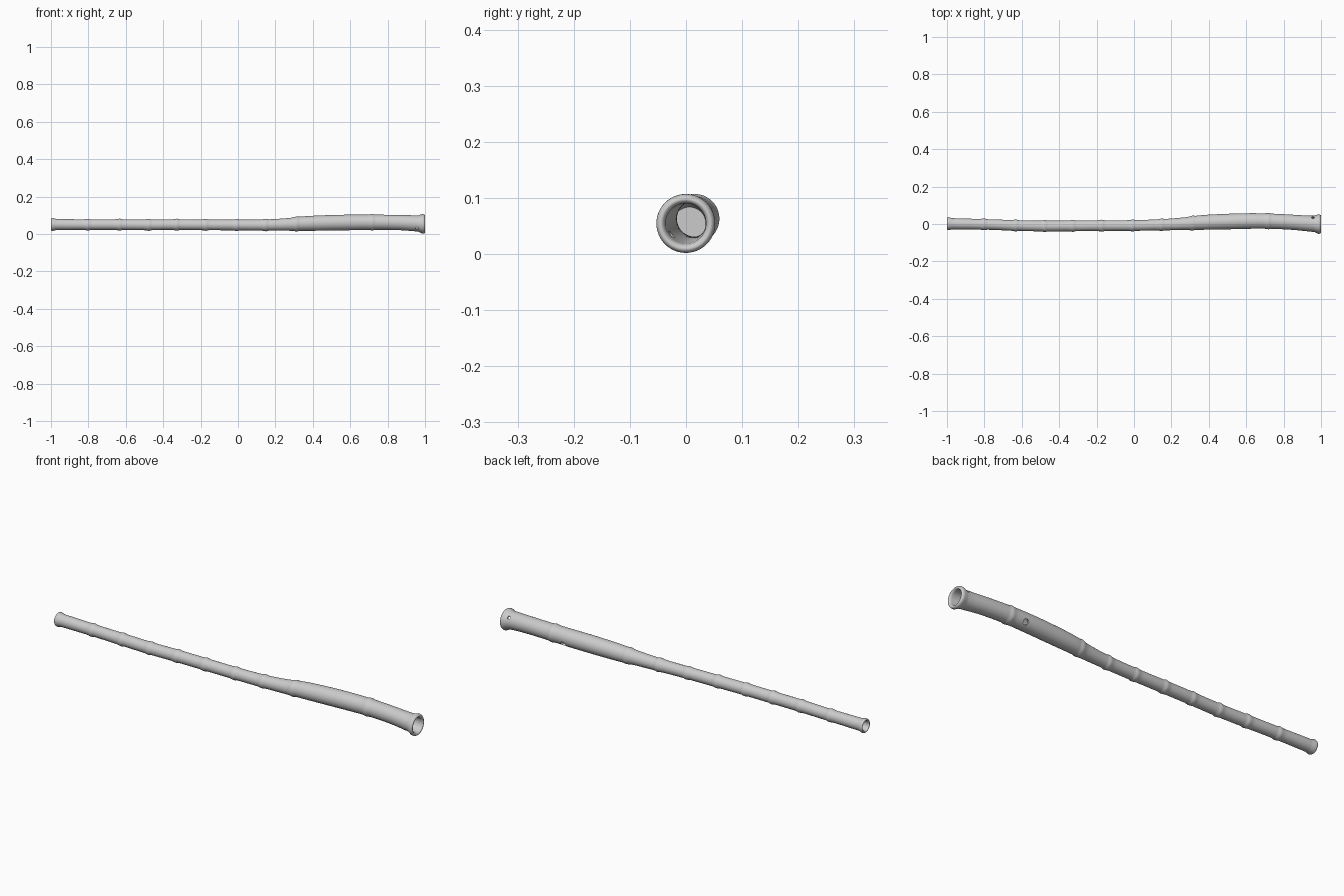
import bpy, bmesh, math
from mathutils import Vector

if "Cube" in bpy.data.objects:
    bpy.data.objects.remove(bpy.data.objects["Cube"])

SEG = 48

# (x, centre y, centre z, outer radius) along the cane
KEYS = [(-1.00, .002, .051, .0300), (-.80, -.002, .050, .0280), (-.63, -.008, .050, .0285),
        (-.48, -.011, .049, .0285), (-.32, -.010, .050, .0285), (-.17, -.009, .049, .0285),
        (.00, -.008, .048, .0285), (.15, -.004, .048, .0300), (.26, .001, .051, .0335),
        (.36, .008, .056, .0390), (.50, .013, .060, .0415), (.62, .016, .062, .0415),
        (.72, .0155, .063, .0405), (.85, .009, .0615, .0405), (.94, .002, .0575, .0425),
        (1.00, -.001, .0535, .0460)]
NODES = [-.80, -.63, -.475, -.325, -.17, -.005, .15, .315, .72]


def sample(x):
    """Smooth (y, z, radius) at position x."""
    i = max(k for k in range(len(KEYS) - 1) if KEYS[k][0] <= x or k == 0)

    def slope(k):
        a, b = KEYS[max(k - 1, 0)], KEYS[min(k + 1, len(KEYS) - 1)]
        return [(b[j] - a[j]) / (b[0] - a[0]) for j in (1, 2, 3)]
    a, b = KEYS[i], KEYS[i + 1]
    h = b[0] - a[0]
    t = (x - a[0]) / h
    m0, m1 = slope(i), slope(i + 1)
    return [(2*t**3 - 3*t**2 + 1) * a[j + 1] + (t**3 - 2*t**2 + t) * h * m0[j]
            + (3*t**2 - 2*t**3) * b[j + 1] + (t**3 - t**2) * h * m1[j] for j in range(3)]


def outer(x):
    """Radius with node ridges, steep on one side and soft on the other."""
    r = sample(x)[2]
    for n in NODES:
        w = .008 if x > n else .016
        r += .0035 * math.exp(-((x - n) / w) ** 2)
    return r


def lip(end, r_out, r_in, width):
    """Rounded rim from outside to inside."""
    mid, half = (r_out + r_in) / 2, (r_out - r_in) / 2
    pts = []
    for k in range(11):
        a = math.pi * k / 10
        pts.append((end - math.copysign(width * (1 - math.sin(a)), end), mid + half * math.cos(a)))
    return pts


def bore(x0, x1, wall, steps):
    xs = [x0 + (x1 - x0) * k / steps for k in range(steps + 1)]
    return [(x, sample(x)[2] - wall) for x in xs]


def floor(x, r):
    return [(x, r * f) for f in (.75, .5, .25)]


# profile: small bore floor, small rim, outside, large rim, large bore floor
small_bore = bore(-.97, -.80, .008, 16)
big_bore = bore(.96, .33, .0085, 50)
body = [(-.972 + k * (.965 + .972) / 300) for k in range(301)]
profile = floor(*small_bore[-1])[::-1] + small_bore[::-1]
profile += lip(-1, .0345, .0235, .010)[::-1]
profile += [(x, outer(x)) for x in body]
profile += lip(1, .0525, .0360, .014)
profile += big_bore + floor(*big_bore[-1])

# hollow cane
bm = bmesh.new()
rings = []
for x, r in profile:
    cy, cz, _ = sample(x)
    rings.append([bm.verts.new((x, cy + r * math.cos(2 * math.pi * k / SEG),
                                cz + r * math.sin(2 * math.pi * k / SEG))) for k in range(SEG)])
for a, b in zip(rings, rings[1:]):
    for k in range(SEG):
        n = (k + 1) % SEG
        bm.faces.new((a[k], a[n], b[n], b[k]))
bm.faces.new(rings[0])
bm.faces.new(rings[-1])
bmesh.ops.recalc_face_normals(bm, faces=bm.faces)
mesh = bpy.data.meshes.new("bamboo_cane")
bm.to_mesh(mesh)
bm.free()
cane = bpy.data.objects.new("bamboo_cane", mesh)
bpy.context.collection.objects.link(cane)


def drill(name, x, direction, radius, through):
    """Cut a round hole across the cane."""
    cy, cz, _ = sample(x)
    d = Vector(direction).normalized()
    centre = Vector((x, cy, cz)) + (Vector() if through else d * .05)
    bpy.ops.mesh.primitive_cylinder_add(vertices=24, radius=radius, depth=.16 if through else .09,
                                        location=centre, rotation=d.to_track_quat('Z', 'Y').to_euler())
    cutter = bpy.context.object
    cutter.name = name
    cutter.hide_render = True
    bpy.context.view_layer.objects.active = cane
    mod = cane.modifiers.new(name, 'BOOLEAN')
    mod.object = cutter
    mod.operation = 'DIFFERENCE'
    mod.solver = 'EXACT'
    bpy.ops.object.modifier_apply(modifier=name)
    bpy.data.objects.remove(cutter)


# cord hole through the wide end, single hole low on the back
drill("cord_hole", .957, (0, .78, .62), .008, True)
drill("side_hole", .645, (0, .8, -.55), .014, False)

# smooth shading with crisp hole edges
bpy.ops.object.select_all(action='DESELECT')
cane.select_set(True)
bpy.context.view_layer.objects.active = cane
bpy.ops.object.shade_smooth_by_angle(angle=math.radians(40))
